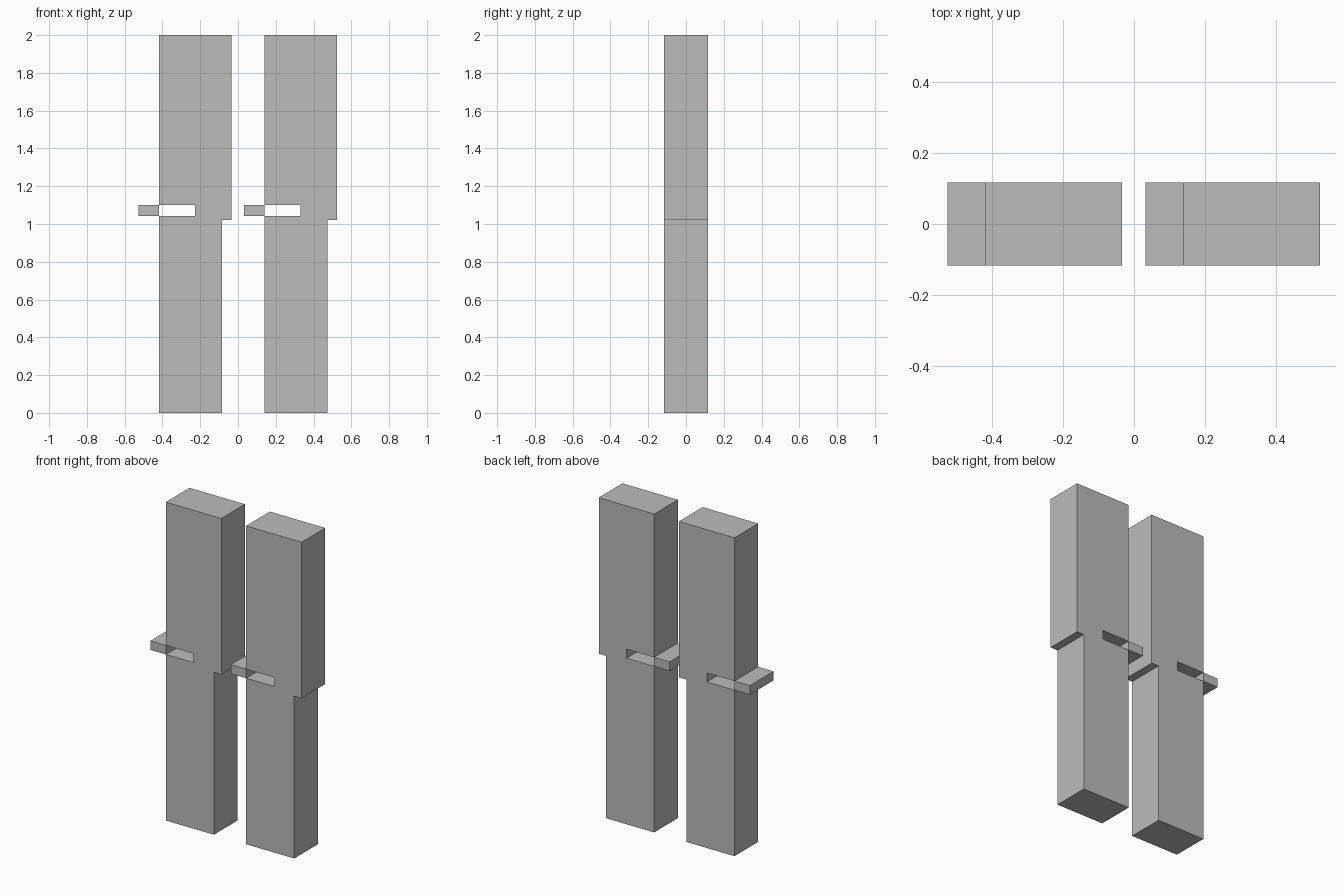
import bpy
import bmesh

if "Cube" in bpy.data.objects:
    bpy.data.objects.remove(bpy.data.objects["Cube"])

HALF_DEPTH = 0.1175

grey = bpy.data.materials.new("plain_grey")
grey.diffuse_color = (0.5, 0.5, 0.5, 1.0)
grey.use_nodes = True
grey.node_tree.nodes["Principled BSDF"].inputs["Base Color"].default_value = grey.diffuse_color


def extrude_profile(name, points, x):
    """Front-view (x, z) profile extruded through the depth."""
    bm = bmesh.new()
    face = bm.faces.new([bm.verts.new((px, -HALF_DEPTH, pz)) for px, pz in points])
    ext = bmesh.ops.extrude_face_region(bm, geom=[face])
    verts = [v for v in ext["geom"] if isinstance(v, bmesh.types.BMVert)]
    bmesh.ops.translate(bm, verts=verts, vec=(0, 2 * HALF_DEPTH, 0))
    bmesh.ops.recalc_face_normals(bm, faces=bm.faces)
    mesh = bpy.data.meshes.new(name)
    bm.to_mesh(mesh)
    bm.free()
    mesh.materials.append(grey)
    obj = bpy.data.objects.new(name, mesh)
    obj.location.x = x
    bpy.context.collection.objects.link(obj)


# Profiles measured from the outer end of the tab
TAB, SLOT_END, LOWER, UPPER = 0.107, 0.299, 0.441, 0.492
SLOT_LOW, SLOT_HIGH, STEP, TOP = 1.043, 1.10, 1.02, 2.0

# Stepped pillar with a slot open to its left side
pillar = [(TAB, 0), (LOWER, 0), (LOWER, STEP), (UPPER, STEP), (UPPER, TOP),
          (TAB, TOP), (TAB, SLOT_HIGH), (SLOT_END, SLOT_HIGH),
          (SLOT_END, SLOT_LOW), (TAB, SLOT_LOW)]
# Tab standing out in front of the slot
tab = [(0, SLOT_LOW), (TAB, SLOT_LOW), (TAB, SLOT_HIGH), (0, SLOT_HIGH)]

for side, x in (("left", -0.526), ("right", 0.032)):
    extrude_profile(side + "_pillar", pillar, x)
    extrude_profile(side + "_tab", tab, x)
